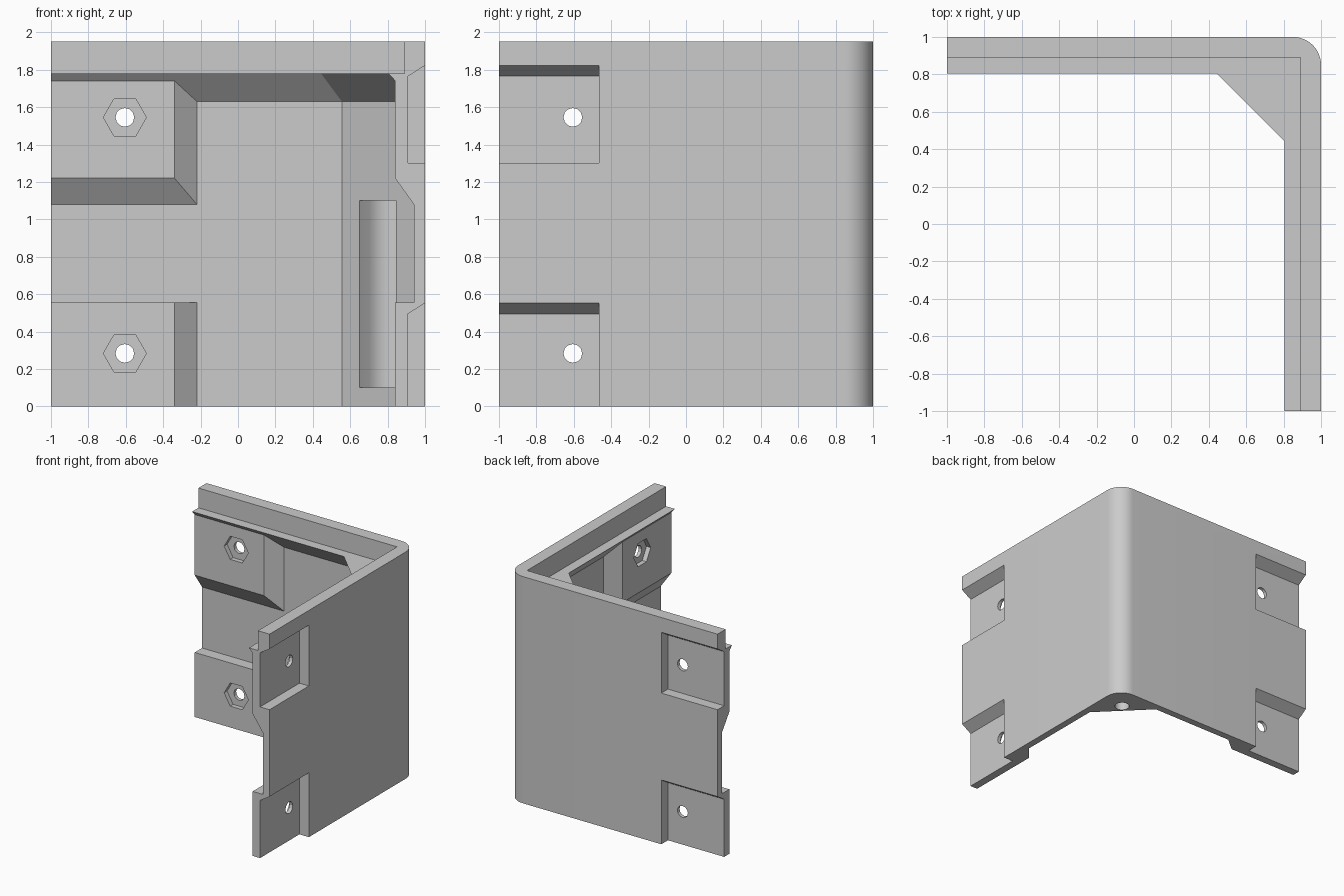
import bpy, bmesh, math
from mathutils import Vector

scene = bpy.context.scene
if "Cube" in bpy.data.objects:
    bpy.data.objects.remove(bpy.data.objects["Cube"])

# Single grey plastic
grey = bpy.data.materials.new("plain grey")
grey.use_nodes = True
colour = (0.6, 0.6, 0.6, 1)
grey.diffuse_color = colour
grey.node_tree.nodes["Principled BSDF"].inputs["Base Color"].default_value = colour


def hull(name, points, swap=False):
    """Convex solid around points; swap exchanges x and y for the other wall."""
    bm = bmesh.new()
    for x, y, z in points:
        bm.verts.new((y, x, z) if swap else (x, y, z))
    res = bmesh.ops.convex_hull(bm, input=bm.verts)
    spare = {v for v in res["geom_interior"] + res["geom_unused"]
             if isinstance(v, bmesh.types.BMVert)}
    bmesh.ops.delete(bm, geom=list(spare), context="VERTS")
    bmesh.ops.dissolve_limit(bm, angle_limit=0.01, verts=bm.verts, edges=bm.edges)
    bmesh.ops.recalc_face_normals(bm, faces=bm.faces)
    me = bpy.data.meshes.new(name)
    bm.to_mesh(me)
    bm.free()
    me.materials.append(grey)
    ob = bpy.data.objects.new(name, me)
    scene.collection.objects.link(ob)
    return ob


def prism(plan, z0, z1):
    return [(x, y, z) for z in (z0, z1) for x, y in plan]


def box(x0, x1, y0, y1, z0, z1):
    return prism([(x0, y0), (x1, y0), (x1, y1), (x0, y1)], z0, z1)


def arc(cx, cy, r, start, end, n):
    return [(cx + r * math.cos(math.radians(start + (end - start) * i / n)),
             cy + r * math.sin(math.radians(start + (end - start) * i / n)))
            for i in range(n + 1)]


def rod(x, z, r, y0, y1, sides):
    ring = arc(x, z, r, 0, 360, sides)[:-1]
    return [(a, y, b) for y in (y0, y1) for a, b in ring]


def inner_plan(side, cut):
    """Inside outline with a diagonal across the corner."""
    return [(-1.3, -1.3), (side, -1.3), (side, cut), (cut, side), (-1.3, side)]


helpers = []


def combine(operation, name, points, swap=False):
    ob = hull(name, points, swap)
    ob.hide_render = True
    helpers.append(ob)
    mod = bracket.modifiers.new(name, "BOOLEAN")
    mod.operation = operation
    mod.solver = "EXACT"
    mod.object = ob


# Outer block with a rounded corner
outer = [(-1.1, -1.1), (1, -1.1)] + arc(0.85, 0.85, 0.15, 0, 90, 12) + [(-1.1, 1)]
bracket = hull("corner_bracket", prism(outer, -0.1, 1.95))

# Hollow inside, narrowing to the ledge, then the thin top lip
room, ledge = inner_plan(0.94, 0.555), inner_plan(0.80, 0.44)
combine("DIFFERENCE", "lower_hollow", prism(room, -0.3, 1.63) + prism(ledge, 1.78, 1.785))
combine("DIFFERENCE", "lip_hollow", box(-1.3, 0.89, -1.3, 0.89, 1.78, 2.2))

for swap in (False, True):
    # Raised inner pads with sloping sides
    combine("UNION", "upper_pad",
            box(-1.1, -0.34, 0.84, 0.84, 1.22, 1.76)
            + box(-1.1, -0.184, 0.97, 0.97, 1.038, 1.76), swap)
    combine("UNION", "lower_pad",
            box(-1.1, -0.34, 0.84, 0.84, -0.1, 0.555)
            + box(-1.1, -0.184, 0.97, 0.97, -0.1, 0.555), swap)
    for bottom, top, bolt in ((1.30, 1.765, 1.545), (-0.3, 0.495, 0.283)):
        # Outer recess with a sloping top
        section = [(0.91, bottom), (0.91, top), (1.03, top + 0.077), (1.03, bottom)]
        combine("DIFFERENCE", "recess",
                [(x, y, z) for x in (-1.3, -0.465) for y, z in section], swap)
        # Nut pocket and bolt hole
        combine("DIFFERENCE", "nut_pocket", rod(-0.605, bolt, 0.115, 0.78, 0.88, 6), swap)
        combine("DIFFERENCE", "bolt_hole", rod(-0.605, bolt, 0.05, 0.7, 1.1, 12), swap)

# Upright channel in the corner and the hole beneath it
channel = arc(0.8, 0.8, 0.138, -45, 135, 16)
channel += [(x - 0.2, y - 0.2) for x, y in (channel[0], channel[-1])]
combine("DIFFERENCE", "corner_channel", prism(channel, 0.10, 1.10))
combine("DIFFERENCE", "corner_hole", prism(arc(0.8, 0.8, 0.06, 0, 360, 16)[:-1], -0.3, 0.2))

# Trim the ends flat
combine("INTERSECT", "trim", box(-1, 1.2, -1, 1.2, 0, 2.2))

# Bake the result and drop the helpers
graph = bpy.context.evaluated_depsgraph_get()
mesh = bpy.data.meshes.new_from_object(bracket.evaluated_get(graph))
bracket.modifiers.clear()
bracket.data = mesh
for ob in helpers:
    bpy.data.objects.remove(ob)
bm = bmesh.new()
bm.from_mesh(mesh)
bmesh.ops.remove_doubles(bm, verts=bm.verts, dist=0.0001)
bmesh.ops.dissolve_limit(bm, angle_limit=0.01, verts=bm.verts, edges=bm.edges)
bm.to_mesh(mesh)
bm.free()
mesh.materials.clear()
mesh.materials.append(grey)

bpy.context.view_layer.objects.active = bracket
bracket.select_set(True)
bpy.ops.object.shade_smooth_by_angle(angle=math.radians(25))
